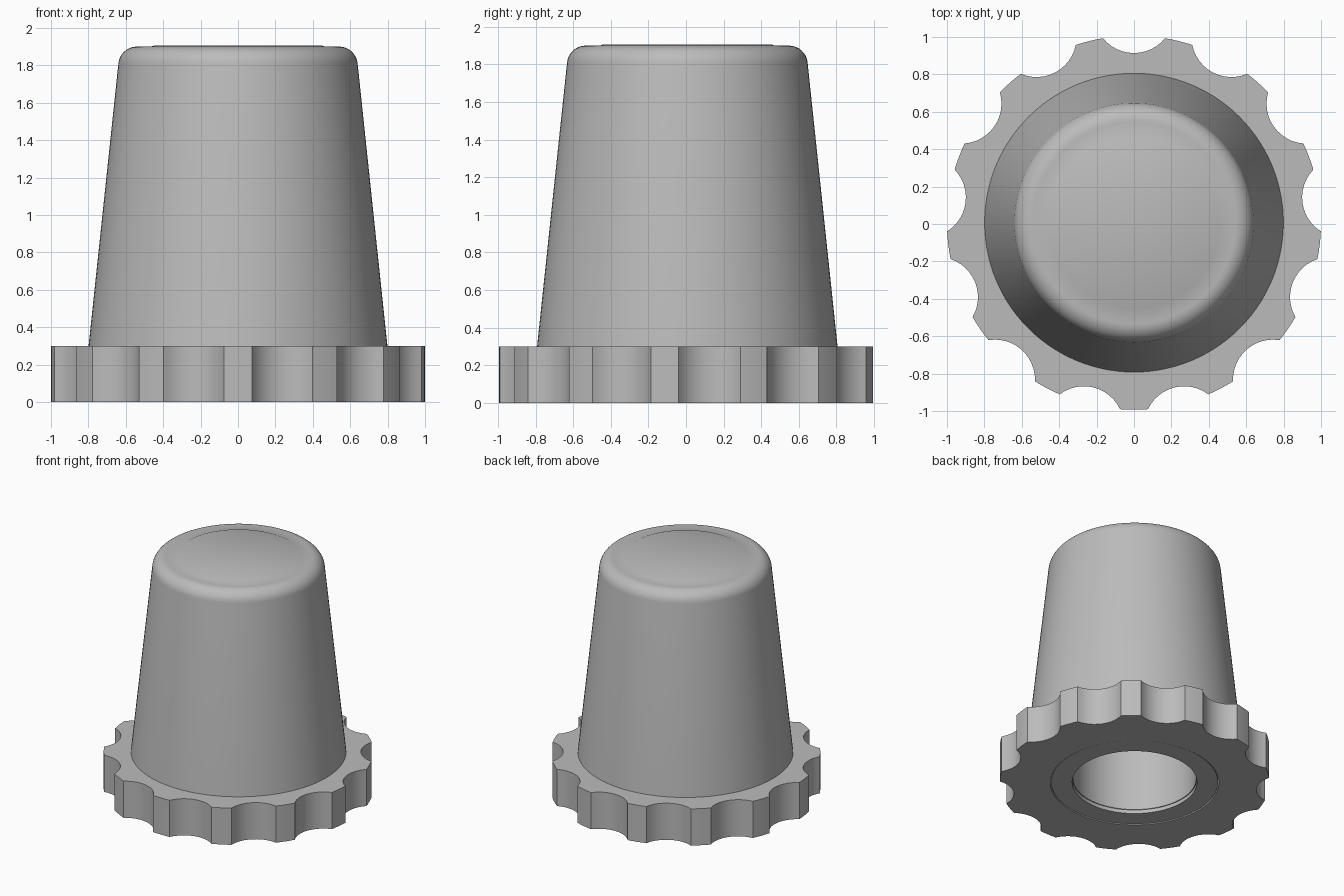
import bpy, bmesh
from math import sin, cos, asin, atan2, pi, radians

old = bpy.data.objects.get("Cube")
if old:
    bpy.data.objects.remove(old)

GREY = (0.5, 0.5, 0.5, 1)
grey = bpy.data.materials.new("plain grey")
grey.use_nodes = True
grey.diffuse_color = GREY
grey.node_tree.nodes["Principled BSDF"].inputs["Base Color"].default_value = GREY

CENTRE_Y = 0.007  # the odd tooth count shifts the axis slightly


def finish(bm, name):
    bmesh.ops.recalc_face_normals(bm, faces=bm.faces)
    mesh = bpy.data.meshes.new(name)
    bm.to_mesh(mesh)
    bm.free()
    mesh.materials.append(grey)
    obj = bpy.data.objects.new(name, mesh)
    obj.location.y = CENTRE_Y
    bpy.context.collection.objects.link(obj)
    bpy.ops.object.select_all(action="DESELECT")
    obj.select_set(True)
    bpy.context.view_layer.objects.active = obj
    bpy.ops.object.shade_smooth_by_angle(angle=radians(30))
    return obj


def lathe(name, profile, steps=112):
    """Revolve (radius, height) points around the z axis."""
    bm = bmesh.new()
    verts = [bm.verts.new((r, 0, z)) for r, z in profile]
    edges = [bm.edges.new(pair) for pair in zip(verts, verts[1:])]
    bmesh.ops.spin(bm, geom=verts + edges, cent=(0, 0, 0), axis=(0, 0, 1),
                   angle=2 * pi, steps=steps, use_duplicate=False)
    bmesh.ops.remove_doubles(bm, verts=bm.verts, dist=0.0005)
    return finish(bm, name)


# Tapered body: bore, base ring, cone, rounded shoulder and slightly raised cap
BORE, CAP, TOP = 0.463, 0.452, 1.9
taper = radians(6.1)
shoulder = [(0.54 + 0.1 * cos(a), 1.8 + 0.1 * sin(a))
            for a in (taper + (pi / 2 - taper) * i / 10 for i in range(11))]
body = [(0, 1.2), (0.456, 1.2), (0.456, 0.034), (BORE, 0.034), (BORE, 0.004),
        (0.618, 0.004), (0.618, 0.28), (0.801, 0.28)]
body += shoulder + [(BORE, TOP), (CAP, TOP + 0.005), (0, TOP + 0.005)]
lathe("tapered_body", body)

# Scalloped grip flange: circular bites cut between the teeth
TEETH, HEIGHT, INNER = 13, 0.3, 0.625
BITE, BITE_CENTRE = 0.214, 1.121
half = asin(0.166)                       # half angle of one bite on the rim
sweep = atan2(sin(half), BITE_CENTRE - cos(half))
outline = []
for k in range(TEETH):
    mid = pi / 2 + 2 * pi * k / TEETH
    for i in range(13):
        t = sweep * (i / 6 - 1)
        x, y = BITE_CENTRE - BITE * cos(t), BITE * sin(t)
        outline.append((x * cos(mid) - y * sin(mid), x * sin(mid) + y * cos(mid)))
    for f in (0.25, 0.5, 0.75):          # curved tooth tip
        a = mid + half + f * (2 * pi / TEETH - 2 * half)
        outline.append((cos(a), sin(a)))

bm = bmesh.new()
rings = []
for outer, z in ((False, 0), (True, 0), (True, HEIGHT), (False, HEIGHT)):
    ring = []
    for x, y in outline:
        s = 1 if outer else INNER / (x * x + y * y) ** 0.5
        ring.append(bm.verts.new((x * s, y * s, z)))
    rings.append(ring)
n = len(outline)
for j in range(4):
    a, b = rings[j], rings[(j + 1) % 4]
    for i in range(n):
        bm.faces.new((a[i], a[(i + 1) % n], b[(i + 1) % n], b[i]))
finish(bm, "scalloped_flange")
